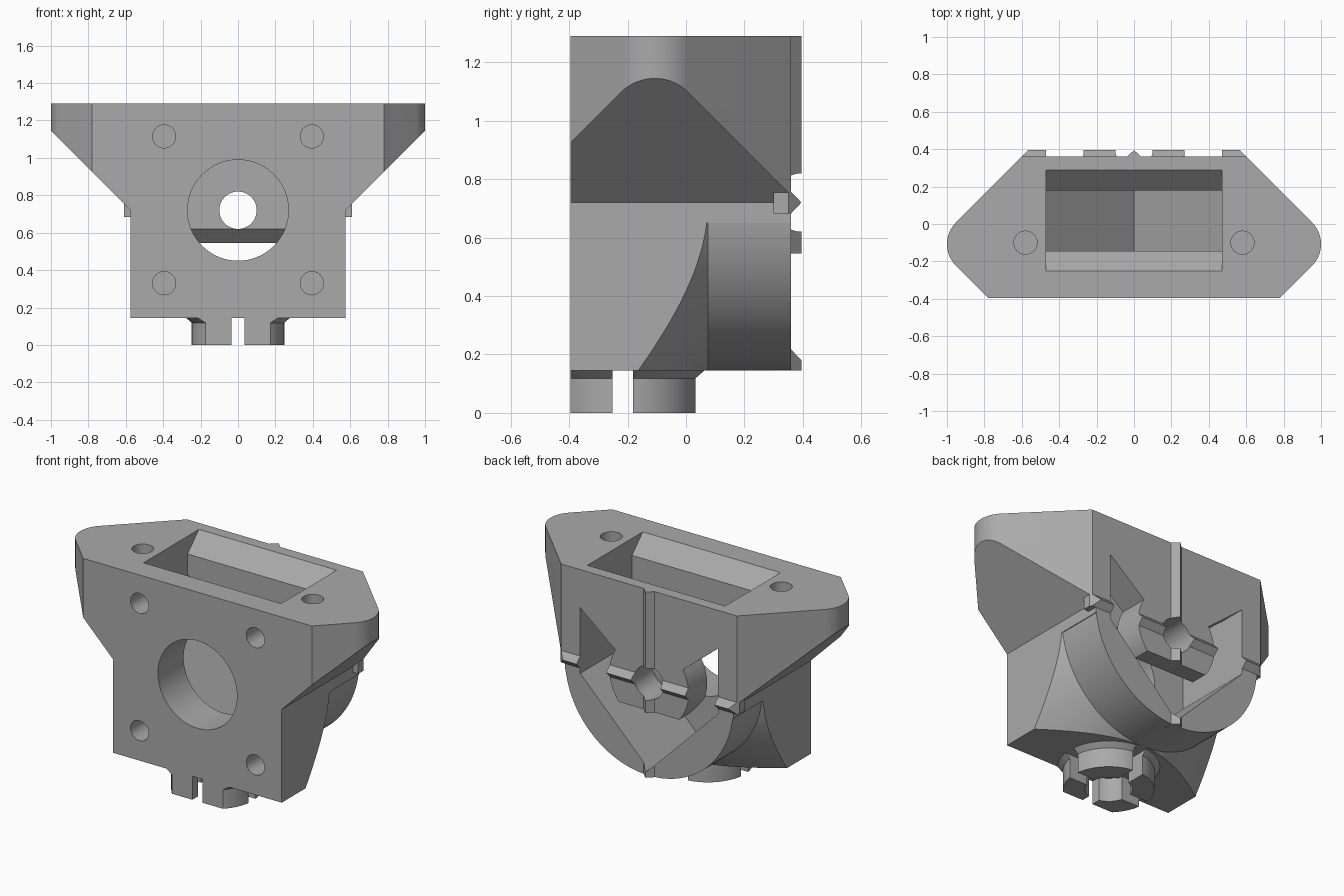
import bpy, bmesh, math
from mathutils import Vector

cube = bpy.data.objects.get("Cube")
if cube:
    bpy.data.objects.remove(cube, do_unlink=True)

grey = bpy.data.materials.new("plain grey")
grey.use_nodes = True
grey.diffuse_color = (0.4, 0.4, 0.4, 1)
grey.node_tree.nodes["Principled BSDF"].inputs["Base Color"].default_value = (0.4, 0.4, 0.4, 1)

PLACE = {"x": lambda u, v, w: (w, u, v),
         "y": lambda u, v, w: (u, w, v),
         "z": lambda u, v, w: (u, v, w)}


def make(name, bm):
    bmesh.ops.recalc_face_normals(bm, faces=bm.faces)
    mesh = bpy.data.meshes.new(name)
    bm.to_mesh(mesh)
    bm.free()
    ob = bpy.data.objects.new(name, mesh)
    bpy.context.collection.objects.link(ob)
    return ob


def prism(name, points, axis, low, high):
    """Extrude a closed outline along one axis."""
    bm = bmesh.new()
    face = bm.faces.new([bm.verts.new(PLACE[axis](u, v, low)) for u, v in points])
    moved = bmesh.ops.extrude_face_region(bm, geom=[face])["geom"]
    bmesh.ops.translate(bm, vec=Vector(PLACE[axis](0, 0, high - low)),
                        verts=[g for g in moved if isinstance(g, bmesh.types.BMVert)])
    return make(name, bm)


def turned(name, profile, axis, u, v, sides=64):
    """Stack of circles given as (radius, position along the axis)."""
    bm = bmesh.new()
    rings = [[bm.verts.new(PLACE[axis](u + r * math.cos(math.tau * i / sides),
                                       v + r * math.sin(math.tau * i / sides), w))
              for i in range(sides)] for r, w in profile]
    for a, b in zip(rings, rings[1:]):
        for i in range(sides):
            j = (i + 1) % sides
            bm.faces.new((a[i], a[j], b[j], b[i]))
    bm.faces.new(rings[0])
    bm.faces.new(rings[-1])
    return make(name, bm)


def rect(u0, u1, v0, v1):
    return [(u0, v0), (u1, v0), (u1, v1), (u0, v1)]


def mirrored(points):
    """Complete a right half outline by reflecting it across u = 0."""
    return points + [(-u, v) for u, v in reversed(points) if abs(u) > 1e-6]


def combine(ob, tool, operation):
    mod = ob.modifiers.new("join", "BOOLEAN")
    mod.operation, mod.solver, mod.object = operation, "EXACT", tool
    graph = bpy.context.evaluated_depsgraph_get()
    result = bpy.data.meshes.new_from_object(ob.evaluated_get(graph))
    ob.modifiers.clear()
    ob.data = result
    bpy.data.objects.remove(tool, do_unlink=True)


FRONT, BACK, TOP, BASE, AXIS = -0.395, 0.36, 1.29, 0.145, 0.72
SIDE = 0.575

# Upper block with sloping flange undersides
body = prism("mount_body", mirrored([(SIDE, 0.65), (SIDE, AXIS), (1.0, 1.145), (1.0, TOP)]),
             "y", FRONT, BACK)

# Lower block, coned down to a round back
lower = prism("lower_block", rect(-SIDE, SIDE, BASE, AXIS + 0.02), "y", FRONT, BACK)
cone = turned("cone_limit", [(SIDE + 0.575, -0.5), (SIDE, 0.075), (SIDE, 0.5)], "y", 0, AXIS, 128)
combine(lower, cone, "INTERSECT")
combine(body, lower, "UNION")

# Crossed locating ridges on the back
ridge = 0.037
combine(body, prism("upright_ridge", [(-ridge, BACK), (-ridge, 0.3), (ridge, 0.3),
                                      (ridge, BACK), (0, 0.395)], "z", BASE, TOP), "UNION")
combine(body, prism("cross_ridge", [(BACK, AXIS - ridge), (0.395, AXIS), (BACK, AXIS + ridge),
                                    (0.3, AXIS + ridge), (0.3, AXIS - ridge)],
                    "x", -0.61, 0.61), "UNION")

# Plan outline with rounded ears
arc = [(0.837 + 0.163 * math.cos(a), -0.1075 + 0.163 * math.sin(a))
       for a in [math.radians(-45 + 90 * i / 16) for i in range(17)]]
plan = mirrored([(0.725, -0.45)] + arc + [(0.51, 0.45)])
combine(body, prism("plan_limit", plan, "z", 0, 1.5), "INTERSECT")

# Nut pocket with V floor, and its funnel mouth
combine(body, prism("pocket", mirrored([(0, 0.18), (0.47, 0.65), (0.47, 1.5)]),
                    "y", -0.145, 0.18), "DIFFERENCE")
combine(body, prism("funnel", [(-0.145, 1.1), (0.18, 1.1), (0.18, 1.18), (0.29, TOP),
                               (0.29, 1.5), (-0.25, 1.5), (-0.25, TOP), (-0.145, 1.185)],
                    "x", -0.47, 0.47), "DIFFERENCE")

# Back opening that leaves a flat-bottomed hub
opening = prism("opening", mirrored([(0, 0.18), (0.47, 0.65), (0.47, 1.055), (0, 0.67)]),
                "y", 0.1, 0.5)
hub = turned("hub", [(0.27, 0.18), (0.27, 0.6)], "y", 0, AXIS)
combine(hub, prism("hub_trim", [(0.1, 0.2), (0.7, 0.2), (0.7, 0.545), (0.255, 0.545),
                                (0.18, 0.62), (0.1, 0.7)], "x", -0.5, 0.5), "DIFFERENCE")
combine(opening, hub, "DIFFERENCE")
combine(body, opening, "DIFFERENCE")

# Bores: front, hub, front screws, top screws
combine(body, turned("front_bore", [(0.27, -0.5), (0.27, 0)], "y", 0, AXIS), "DIFFERENCE")
combine(body, turned("hub_bore", [(0.1, 0.1), (0.1, 0.5)], "y", 0, AXIS, 48), "DIFFERENCE")
for x in (-0.395, 0.395):
    for z in (0.33, 1.115):
        combine(body, turned("screw_hole", [(0.062, -0.5), (0.062, -0.2)], "y", x, z, 32), "DIFFERENCE")
for x in (-0.58, 0.58):
    combine(body, turned("top_hole", [(0.062, 1.0), (0.062, 1.5)], "z", x, -0.1, 32), "DIFFERENCE")

# Split round boss underneath
boss = turned("split_boss", [(0.25, 0), (0.25, 0.118), (0.28, BASE), (0.28, 0.16)], "z", 0, -0.215)
combine(boss, prism("front_trim", rect(-1, 1, -1, FRONT), "z", -1, 1), "DIFFERENCE")
combine(boss, turned("boss_bore", [(0.13, -0.1), (0.13, BASE)], "z", 0, -0.215, 48), "DIFFERENCE")
combine(boss, prism("slit_a", rect(-0.035, 0.035, -1, 1), "z", -0.1, BASE), "DIFFERENCE")
combine(boss, prism("slit_b", rect(-1, 1, -0.252, -0.182), "z", -0.1, BASE), "DIFFERENCE")
combine(body, boss, "UNION")

# Finish
body.data.materials.clear()
body.data.materials.append(grey)
bpy.context.view_layer.objects.active = body
body.select_set(True)
bpy.ops.object.shade_smooth_by_angle(angle=math.radians(25))
